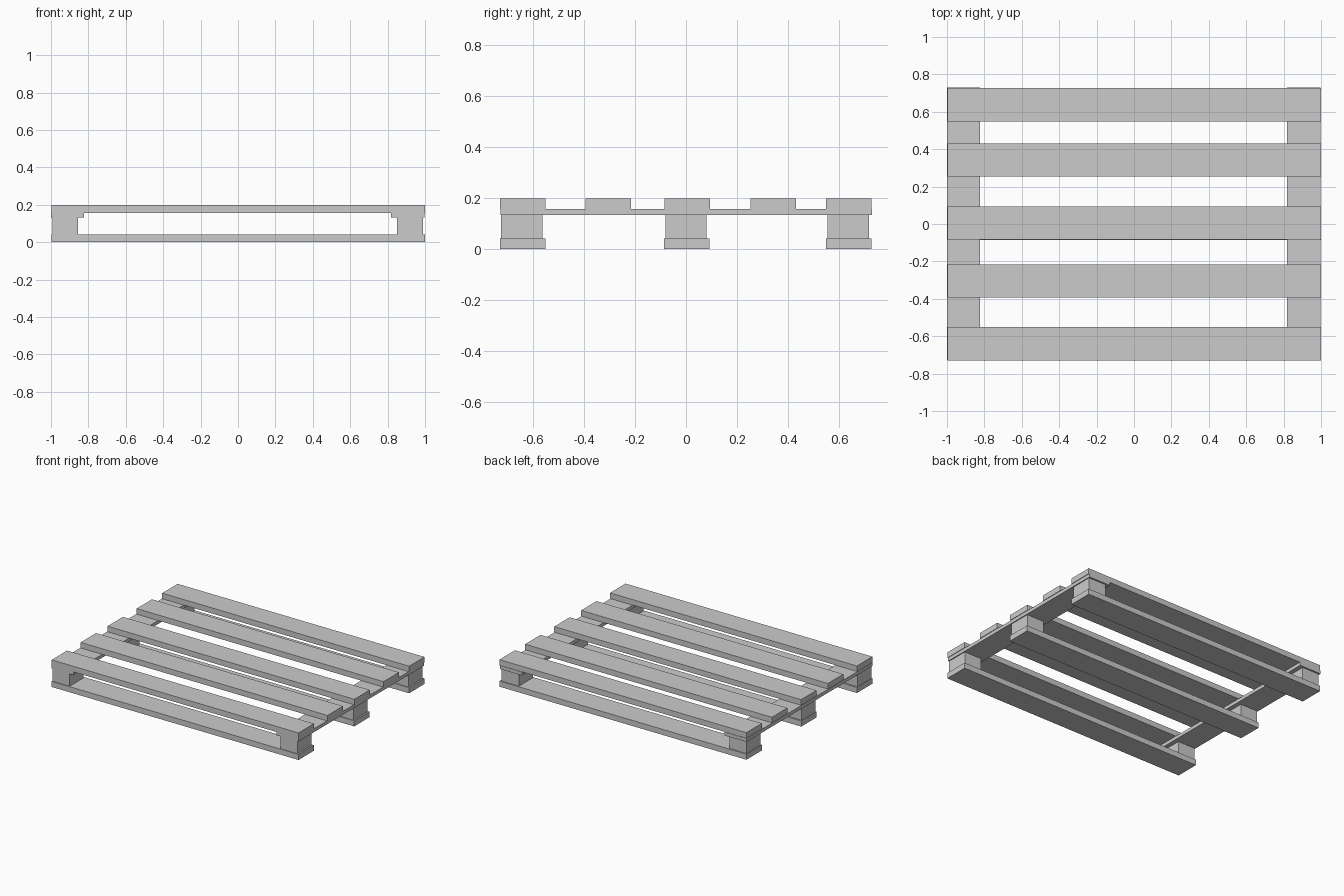
import bpy

if "Cube" in bpy.data.objects:
    bpy.data.objects.remove(bpy.data.objects["Cube"])


def box(name, x, y, z):
    """Axis-aligned box from (min, max) ranges."""
    bpy.ops.mesh.primitive_cube_add(size=1, location=[(a + b) / 2 for a, b in (x, y, z)])
    ob = bpy.context.object
    ob.name = name
    ob.scale = [b - a for a, b in (x, y, z)]
    bpy.ops.object.transform_apply(location=False, rotation=False, scale=True)
    return ob


BOARD_X = (-0.997, 1.0)
BOARD_W = 0.178
Z_BOTTOM, Z_STRINGER, Z_DECK, Z_TOP = 0.041, 0.132, 0.157, 0.198

# Five deck boards
for i, y in enumerate((-0.729, -0.394, -0.084, 0.253, 0.548)):
    box(f"deck_board_{i + 1}", BOARD_X, (y, y + BOARD_W), (Z_DECK, Z_TOP))

# Three bottom boards
for i, y in enumerate((-0.729, -0.086, 0.548)):
    box(f"bottom_board_{i + 1}", BOARD_X, (y, y + BOARD_W), (0, Z_BOTTOM))

# Cross boards under the deck, with three spacer blocks on each side
for side, cross_x, block_x in (("left", (-1.0, -0.823), (-0.992, -0.855)),
                               ("right", (0.818, 0.996), (0.849, 0.989))):
    box(f"cross_board_{side}", cross_x, (-0.726, 0.729), (Z_STRINGER, Z_DECK))
    for i, y in enumerate((-0.643, 0.0, 0.636)):
        box(f"spacer_block_{side}_{i + 1}", block_x, (y - 0.081, y + 0.081),
            (Z_BOTTOM, Z_STRINGER))
